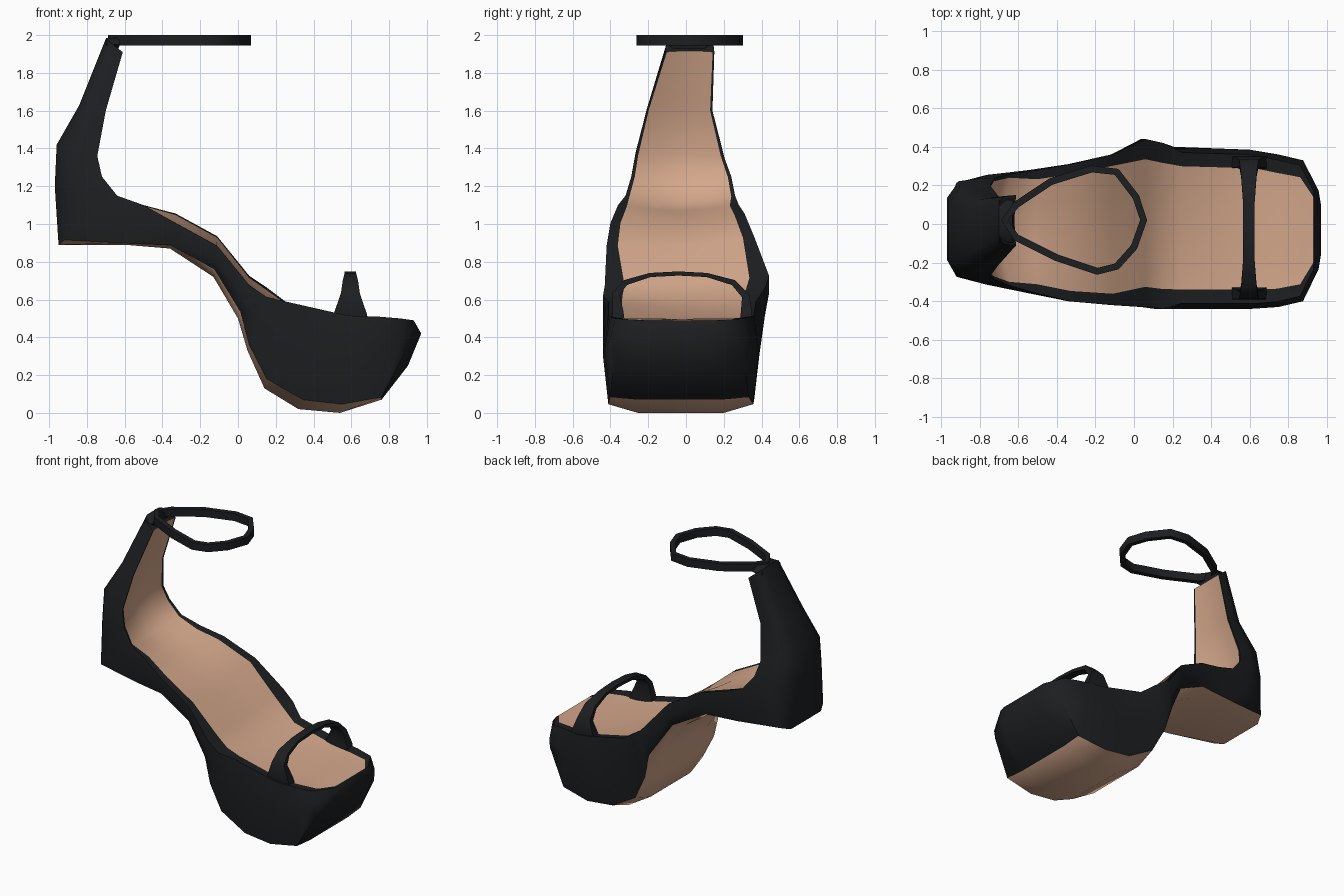
import bpy, bmesh, math
from mathutils import Vector

if "Cube" in bpy.data.objects:
    bpy.data.objects.remove(bpy.data.objects["Cube"])


def material(name, color):
    m = bpy.data.materials.new(name)
    m.diffuse_color = color
    m.use_nodes = True
    m.node_tree.nodes["Principled BSDF"].inputs["Base Color"].default_value = m.diffuse_color
    return m


BLACK = material("black_leather", (0.012, 0.013, 0.015, 1))
TAN = material("tan_lining", (0.66, 0.39, 0.26, 1))


def loft(name, rings, closed=False, tan=None, angle=50):
    """Skin equal-length rings; tan(i, j) tells which faces are lining."""
    bm = bmesh.new()
    vs = [[bm.verts.new(p) for p in r] for r in rings]
    n, k = len(rings), len(rings[0])
    for i in range(n if closed else n - 1):
        for j in range(k):
            a, b = vs[i], vs[(i + 1) % n]
            f = bm.faces.new((a[j], a[(j + 1) % k], b[(j + 1) % k], b[j]))
            f.material_index = 1 if tan and tan(i, j) else 0
    if not closed:
        bm.faces.new(vs[0])
        bm.faces.new(vs[-1])
    bmesh.ops.recalc_face_normals(bm, faces=bm.faces)
    me = bpy.data.meshes.new(name)
    bm.to_mesh(me)
    bm.free()
    me.materials.append(BLACK)
    me.materials.append(TAN)
    ob = bpy.data.objects.new(name, me)
    bpy.context.collection.objects.link(ob)
    bpy.ops.object.select_all(action='DESELECT')
    ob.select_set(True)
    bpy.context.view_layer.objects.active = ob
    bpy.ops.object.shade_smooth_by_angle(angle=math.radians(angle))
    return ob


# Shoe body stations, ankle to toe:
# rim x, rim z, base x, base z, y min, y max, lower edge fraction, cup depth
STATIONS = [
    (-.61, 1.91, -.70, 1.98, -.11, .15, .25, .1),
    (-.70, 1.60, -.84, 1.63, -.21, .14, .25, .15),
    (-.745, 1.36, -.96, 1.42, -.27, .20, .25, .2),
    (-.72, 1.25, -.97, 1.20, -.29, .24, .25, .2),
    (-.64, 1.15, -.95, .89, -.32, .26, .10, .16),
    (-.50, 1.10, -.60, .89, -.36, .28, .04, .15),
    (-.33, 1.03, -.36, .87, -.40, .31, .14, .15),
    (-.11, .91, -.13, .72, -.42, .36, .24, .12),
    (.06, .70, .00, .50, -.43, .44, .20, .08),
    (.15, .64, .05, .33, -.44, .42, .10, .06),
    (.25, .59, .14, .13, -.44, .40, .11, .05),
    (.56, .52, .32, .02, -.44, .39, .10, .03),
    (.64, .51, .54, .00, -.44, .385, .09, .03),
    (.74, .51, .76, .07, -.43, .36, .03, .03),
    (.86, .50, .90, .25, -.40, .33, .30, .03),
    (.93, .49, .97, .42, -.25, .19, .35, .03),
]


def station_ring(i):
    rx, rz, bx, bz, y0, y1, f, sag = STATIONS[i]
    yc, h = (y0 + y1) / 2, (y1 - y0) / 2
    heel = i < 5
    wall = .93 if heel else .85 if i < 8 else .76
    rim = 1 if i < 10 else .93
    edge = .84 if i == 4 else .93
    tilt = .025 if 5 < i < 10 else 0

    def pt(t, u, s):
        return Vector((rx + (bx - rx) * t, yc + s * u * h,
                       rz + (bz - rz) * t + tilt * s * (1 - t) * u))

    def half(s):
        return [pt(sag * .75, wall * .5, s), pt(.02, wall, s), pt(0, rim, s),
                pt(.4, 1 if not heel else .98, s), pt(1 - f, edge, s),
                pt(1, .6 if heel else .55, s)]
    return [pt(sag, 0, 1)] + half(1) + half(-1)[::-1]


def lining(i, j):
    inside = j in (0, 1, 11, 12)
    under = j in (5, 6, 7) and 4 <= i < 13
    return inside or under


loft("shoe_body", [station_ring(i) for i in range(len(STATIONS))], tan=lining)

# Ankle strap: flat band following an egg-shaped loop
EGG = [(-.67, .02), (-.61, .10), (-.43, .22), (-.22, .285), (-.09, .27), (.01, .14),
       (.05, .02), (.00, -.12), (-.09, -.22), (-.19, -.245), (-.40, -.175), (-.61, -.07)]
rings = []
for i, p in enumerate(EGG):
    a, b = Vector(EGG[i - 1]), Vector(EGG[(i + 1) % len(EGG)])
    t = (b - a).normalized()
    n = Vector((t.y, -t.x)) * .018
    rings.append([Vector((p[0] + s * n.x, p[1] + s * n.y, z))
                  for s, z in ((1, 1.945), (1, 2.0), (-1, 2.0), (-1, 1.945))])
loft("ankle_strap", rings, closed=True)

# Neck joining the heel counter to the ankle strap
loft("strap_neck", [[Vector((x, y, z)) for x, y in
                     ((x0, -w + .015), (x1, -w + .015), (x1, w + .015), (x0, w + .015))]
                    for x0, x1, w, z in ((-.69, -.64, .06, 1.91), (-.70, -.625, .11, 1.95),
                                         (-.70, -.63, .07, 1.985))])

# Toe strap: arch across the toes, flaring where it meets the sides
ARCH = [(-.355, .46, .10, .03), (-.36, .53, .085, .03), (-.37, .63, .05, .02),
        (-.32, .69, .04, .015), (-.19, .73, .03, .011), (-.04, .738, .03, .011),
        (.11, .73, .03, .011), (.25, .69, .04, .015), (.315, .62, .05, .02),
        (.32, .53, .085, .03), (.315, .46, .10, .03)]
rings = []
for i, (y, z, w, th) in enumerate(ARCH):
    a, b = ARCH[max(i - 1, 0)], ARCH[min(i + 1, len(ARCH) - 1)]
    d = Vector((0, b[0] - a[0], b[1] - a[1])).normalized()
    n = Vector((0, -d.z, d.y)) * th
    c = Vector((.595, y, z))
    rings.append([c + n + Vector((-w, 0, 0)), c + n + Vector((w, 0, 0)),
                  c - n + Vector((w, 0, 0)), c - n + Vector((-w, 0, 0))])
loft("toe_strap", rings)
